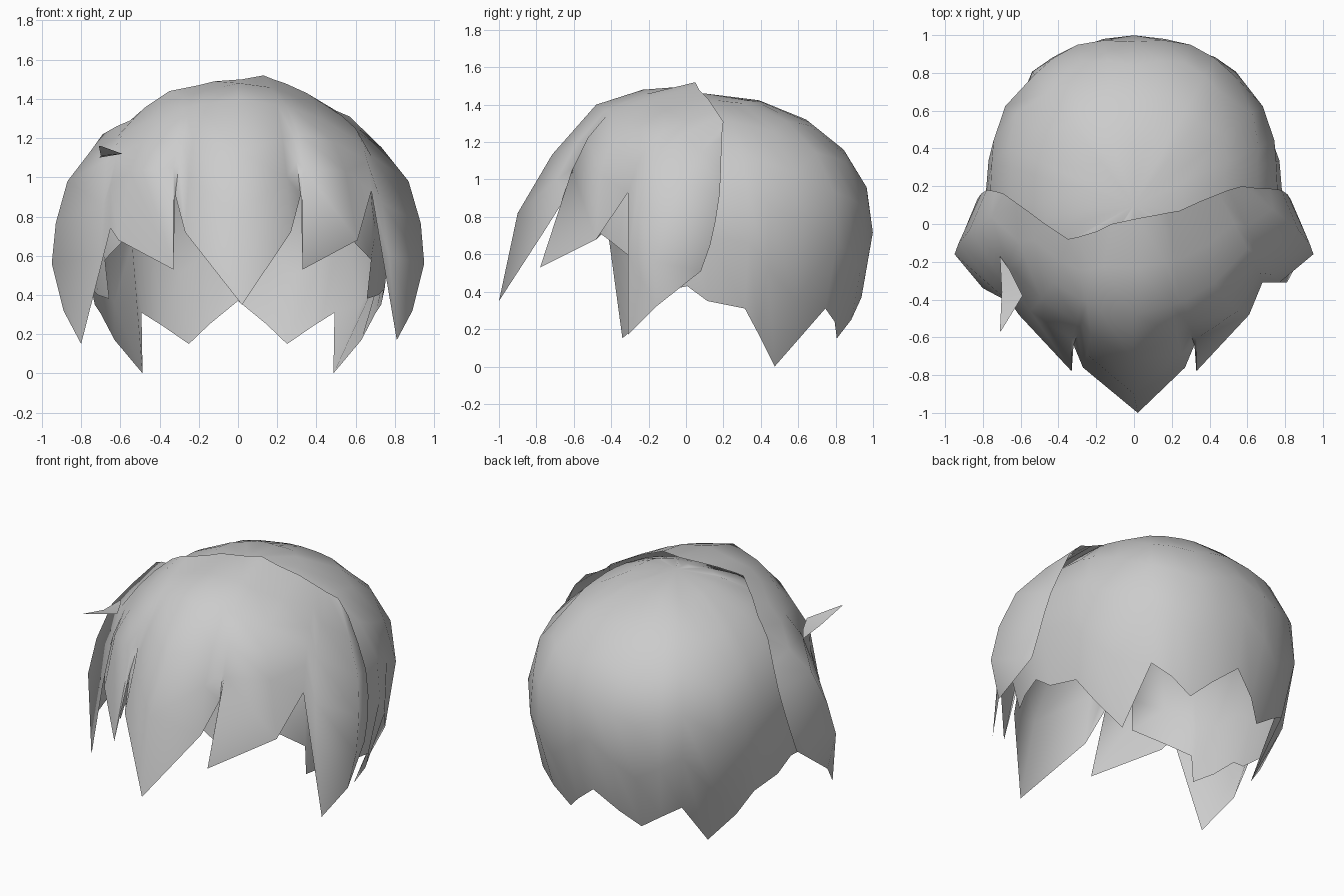
import bpy, bmesh, math
from mathutils import Vector

cube = bpy.data.objects.get("Cube")
if cube:
    bpy.data.objects.remove(cube, do_unlink=True)

hair = bpy.data.materials.new("hair_grey")
hair.use_nodes = True
GREY = (0.6, 0.6, 0.6, 1)
hair.diffuse_color = GREY
hair.node_tree.nodes["Principled BSDF"].inputs["Base Color"].default_value = GREY


def loft(name, columns, closed=False):
    """Skin a sheet across columns of points that share one row count."""
    bm = bmesh.new()
    grid = [[bm.verts.new(p) for p in column] for column in columns]
    pairs = list(zip(grid, grid[1:]))
    if closed:
        pairs.append((grid[-1], grid[0]))
    for a, b in pairs:
        for i in range(len(a) - 1):
            bm.faces.new((a[i], a[i + 1], b[i + 1], b[i]))
    bmesh.ops.remove_doubles(bm, verts=bm.verts, dist=0.0005)
    bmesh.ops.recalc_face_normals(bm, faces=bm.faces)
    # Open sheets: make the outer side the front side
    facing = sum(f.normal.dot(f.calc_center_median() - Vector((0, 0, 0.6))) for f in bm.faces)
    if facing < 0:
        bmesh.ops.reverse_faces(bm, faces=bm.faces)
    mesh = bpy.data.meshes.new(name)
    bm.to_mesh(mesh)
    bm.free()
    mesh.materials.append(hair)
    obj = bpy.data.objects.new(name, mesh)
    bpy.context.collection.objects.link(obj)
    bpy.ops.object.select_all(action="DESELECT")
    obj.select_set(True)
    bpy.context.view_layer.objects.active = obj
    bpy.ops.object.shade_smooth_by_angle(angle=math.radians(75))
    return obj


# Back cap: a slightly squared dome whose columns end on a jagged hem
MIDDLE, CENTRE_Y, SIDE, BACK, FRONT = 0.77, 0.1, 0.79, 0.9, 0.7
UPPER, LOWER, ROWS, SQUARE = 0.69, 1.1, 6, 2.3


def dome_column(azimuth, hem_z):
    drop = hem_z - MIDDLE
    end = math.acos(drop / (UPPER if drop > 0 else LOWER))
    c, s = math.cos(math.radians(azimuth)), math.sin(math.radians(azimuth))
    reach = (abs(c) ** SQUARE + abs(s) ** SQUARE) ** (-1 / SQUARE)
    depth = BACK if s > 0 else FRONT
    column = []
    for i in range(ROWS + 1):
        t = end * i / ROWS
        height = UPPER if math.cos(t) > 0 else LOWER
        out = reach * math.sin(t)
        column.append((SIDE * out * c, CENTRE_Y + depth * out * s,
                       MIDDLE + height * math.cos(t)))
    return column


# Azimuth and height of the hem: under the fringe, temple lock, then back locks
half_hem = [(-62, 1.3), (-59, 0.76), (-45, 0.68), (-33, 0.58), (-31, 0.38), (-20, 0.4),
            (-8, 0.43), (1, 0.35), (15, 0.31), (22, 0.17), (34, 0), (49, 0.31),
            (58, 0.24), (68, 0.15), (78, 0.25)]
full_hem = ([(-90, 1.38)] + half_hem + [(90, 0.37)]
            + [(180 - a, z) for a, z in reversed(half_hem)])
loft("back_cap", [dome_column(a, z) for a, z in full_hem], closed=True)

# Fringe: crown edge on each side, then shoulder, middle and hem of each lock
crown_left = [(0.02, 0.03, 1.5), (0.13, 0.05, 1.52), (0.18, 0.06, 1.5),
              (0.24, 0.07, 1.48), (0.35, 0.12, 1.43), (0.45, 0.16, 1.37),
              (0.5, 0.18, 1.34), (0.57, 0.2, 1.31), (0.65, 0.19, 1.22)]
crown_right = [(-0.12, 0, 1.49), (-0.2, -0.04, 1.47), (-0.3, -0.07, 1.45),
               (-0.35, -0.08, 1.44), (-0.47, 0, 1.36), (-0.55, 0.06, 1.29),
               (-0.62, 0.11, 1.26), (-0.69, 0.16, 1.22)]
locks = [
    ((0, -0.48, 1.4), (0, -0.9, 0.82), (0.02, -1, 0.35)),
    ((0.2, -0.43, 1.37), (0.25, -0.69, 1), (0.27, -0.76, 0.72)),
    ((0.25, -0.41, 1.36), (0.3, -0.58, 1.08), (0.32, -0.64, 0.91)),
    ((0.28, -0.4, 1.35), (0.33, -0.61, 1.05), (0.33, -0.78, 0.53)),
    ((0.43, -0.31, 1.3), (0.55, -0.46, 1.03), (0.61, -0.48, 0.68)),
    ((0.6, -0.13, 1.25), (0.66, -0.26, 1.08), (0.68, -0.31, 0.93)),
    ((0.68, -0.18, 1.11), (0.77, -0.31, 0.6), (0.81, -0.31, 0.17)),
    ((0.87, -0.03, 0.98), (0.95, -0.16, 0.56), (0.89, -0.16, 0.32)),
    ((0.78, 0.18, 0.92), (0.83, 0.13, 0.65), (0.84, 0.08, 0.51)),
]
# The notch by the right temple is shallower than the left one
right_locks = locks[1:]
right_locks[4:6] = [((0.58, -0.17, 1.23), (0.65, -0.33, 0.96), (0.65, -0.42, 0.74)),
                    ((0.67, -0.22, 1.09), (0.7, -0.38, 0.6), (0.8, -0.34, 0.15))]


def rounded(column):
    """Add a curved in-between point above and below the shoulder."""
    crown, shoulder, middle, hem = map(Vector, column)
    beyond = 2 * crown - shoulder
    high = (9 * (crown + shoulder) - beyond - middle) / 16
    low = (9 * (shoulder + middle) - crown - hem) / 16
    return [crown, high, shoulder, low, middle, hem]


left = [rounded((top,) + lock) for top, lock in zip(crown_left, locks)]
right = [rounded((top,) + tuple((-x, y, z) for x, y, z in lock))
         for top, lock in zip(crown_right, right_locks)]
loft("fringe", list(reversed(right)) + left)

# Loose strand standing off the right temple
loft("loose_strand", [[(-0.71, -0.17, 1.1), (-0.7, -0.36, 1.11), (-0.71, -0.57, 1.16)],
                      [(-0.66, -0.24, 1.12), (-0.59, -0.38, 1.12), (-0.7, -0.56, 1.16)]])
